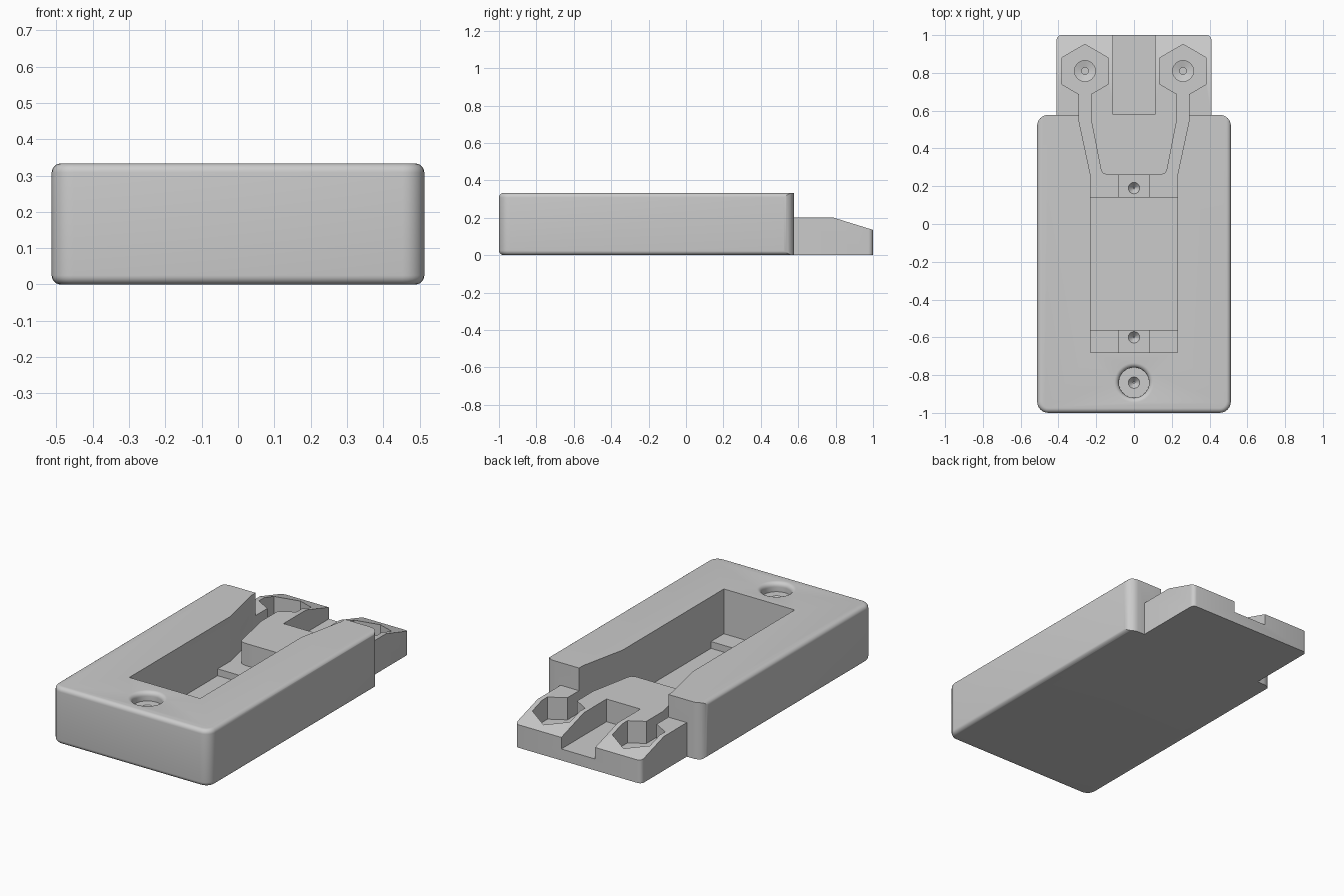
import bpy, bmesh, math

cube = bpy.data.objects.get("Cube")
if cube:
    bpy.data.objects.remove(cube, do_unlink=True)

grey = bpy.data.materials.new("plain grey")
grey.use_nodes = True
colour = (0.6, 0.6, 0.6, 1)
grey.diffuse_color = colour
grey.node_tree.nodes["Principled BSDF"].inputs["Base Color"].default_value = colour

# Main heights
TOP, TAIL_TOP, LEDGE, FLOOR = 0.333, 0.2, 0.07, 0.03
BACK, ABOVE = 0.578, 0.5


def finish(name, bm):
    bmesh.ops.recalc_face_normals(bm, faces=bm.faces)
    mesh = bpy.data.meshes.new(name)
    bm.to_mesh(mesh)
    bm.free()
    mesh.materials.append(grey)
    obj = bpy.data.objects.new(name, mesh)
    bpy.context.collection.objects.link(obj)
    return obj


def prism_mesh(points, low, high, axis="z"):
    """Extrude a flat outline along z, or a (y, z) outline along x."""
    bm = bmesh.new()
    place = (lambda a, b: (a, b, low)) if axis == "z" else (lambda a, b: (low, a, b))
    face = bm.faces.new([bm.verts.new(place(a, b)) for a, b in points])
    new = bmesh.ops.extrude_face_region(bm, geom=[face])["geom"]
    step = (0, 0, high - low) if axis == "z" else (high - low, 0, 0)
    bmesh.ops.translate(bm, vec=step, verts=[v for v in new if isinstance(v, bmesh.types.BMVert)])
    bmesh.ops.recalc_face_normals(bm, faces=bm.faces)
    return bm


def rect(x0, x1, y0, y1):
    return [(x0, y0), (x1, y0), (x1, y1), (x0, y1)]


def round_edges(bm, test, radius, segments=6):
    edges = [e for e in bm.edges if test(*[v.co for v in e.verts])]
    bmesh.ops.bevel(bm, geom=edges, offset=radius, segments=segments,
                    profile=0.5, affect="EDGES", clamp_overlap=True)


def upright(a, b):
    return abs(a.x - b.x) < 1e-4 and abs(a.y - b.y) < 1e-4


def lathe_mesh(x, y, profile, sides=40):
    """Solid of revolution about a vertical axis from (radius, z) pairs."""
    bm = bmesh.new()
    rings = []
    for r, z in profile:
        rings.append([bm.verts.new((x + r * math.cos(math.tau * i / sides),
                                    y + r * math.sin(math.tau * i / sides), z))
                      for i in range(sides)])
    for low, high in zip(rings, rings[1:]):
        for i in range(sides):
            j = (i + 1) % sides
            bm.faces.new((low[i], low[j], high[j], high[i]))
    bm.faces.new(rings[0][::-1])
    bm.faces.new(rings[-1])
    return bm


def combine(target, bm, operation="DIFFERENCE"):
    tool = finish("cutter", bm)
    mod = target.modifiers.new("combine", "BOOLEAN")
    mod.object, mod.operation, mod.solver = tool, operation, "EXACT"
    bpy.context.view_layer.objects.active = target
    bpy.ops.object.modifier_apply(modifier=mod.name)
    bpy.data.objects.remove(tool, do_unlink=True)


def cut_box(x0, x1, y0, y1, z0, z1=0.25):
    combine(housing, prism_mesh(rect(x0, x1, y0, y1), z0, z1))


# Housing: soft box, trimmed square at the back with rounded corners
bm = prism_mesh(rect(-0.513, 0.513, -1, 0.9), 0, TOP)
round_edges(bm, upright, 0.06)
round_edges(bm, lambda a, b: abs(a.z - b.z) < 1e-4, 0.025)
housing = finish("housing", bm)
bm = prism_mesh(rect(-0.6, 0.6, -1.2, BACK), -0.1, ABOVE)
bm.verts.ensure_lookup_table()
for v in bm.verts:
    if abs(v.co.x) > 0.5:
        v.co.x = math.copysign(0.5135, v.co.x)
round_edges(bm, lambda a, b: upright(a, b) and a.y > 0, 0.06)
combine(housing, bm, "INTERSECT")

# Tail block with sloping end
bm = prism_mesh([(0.4, 0), (1, 0), (1, 0.135), (0.79, TAIL_TOP), (0.4, TAIL_TOP)],
                -0.41, 0.41, "x")
round_edges(bm, lambda a, b: upright(a, b) and a.y > 0.9, 0.025, 4)
combine(housing, bm, "UNION")

# Opening through the top, flaring towards the back
half = [(0.23, -0.68), (0.23, 0.26), (0.29, 0.54), (0.29, 0.65)]
outline = half + [(-x, y) for x, y in reversed(half)]
combine(housing, prism_mesh(outline, TAIL_TOP, ABOVE))

# Central pocket with corner ledges and recesses at each end
cut_box(-0.23, 0.23, -0.68, 0.26, LEDGE)
cut_box(-0.08, 0.08, -0.68, 0.26, 0.05)
cut_box(-0.23, 0.23, -0.56, 0.14, FLOOR)

# Channels, hexagonal recesses and countersunk holes on both sides
hexagon = [(0.141 * math.sin(math.tau * i / 6), 0.141 * math.cos(math.tau * i / 6))
           for i in range(6)]
for side in (-1, 1):
    channel = [(0.14, 0.25), (0.23, 0.25), (0.23, 0.26), (0.29, 0.54), (0.29, 0.74),
               (0.225, 0.74), (0.225, 0.54), (0.175, 0.285), (0.165, 0.268), (0.14, 0.26)]
    combine(housing, prism_mesh([(side * x, y) for x, y in channel], LEDGE, 0.25))
    combine(housing, prism_mesh([(side * 0.26 + x, 0.81 + y) for x, y in hexagon], LEDGE, 0.3))
    combine(housing, lathe_mesh(side * 0.26, 0.81, [(0.018, 0.02), (0.018, 0.035),
                                                   (0.055, 0.045), (0.055, 0.1)]))

# Groove between the two pads
cut_box(-0.11, 0.11, BACK + 0.002, 1.1, LEDGE - 0.003)

# Small pits in the pocket ends
for y in (0.19, -0.6):
    combine(housing, lathe_mesh(0, y, [(0.004, 0.02), (0.03, 0.05), (0.03, 0.1)]))

# Round socket with a softened rim and a pilot pit
rim = [(0.105 - 0.025 * math.cos(a), TOP - 0.025 + 0.025 * math.sin(a))
       for a in (math.pi / 2 * i / 6 for i in range(7))]
combine(housing, lathe_mesh(0, -0.84, [(0.08, 0.28)] + rim + [(0.105, ABOVE)]))
combine(housing, lathe_mesh(0, -0.84, [(0.005, 0.25), (0.03, 0.28), (0.03, 0.3)]))

# Smooth shading on the rounded edges
bpy.ops.object.select_all(action="DESELECT")
housing.select_set(True)
bpy.context.view_layer.objects.active = housing
bpy.ops.object.shade_smooth_by_angle(angle=math.radians(30))
